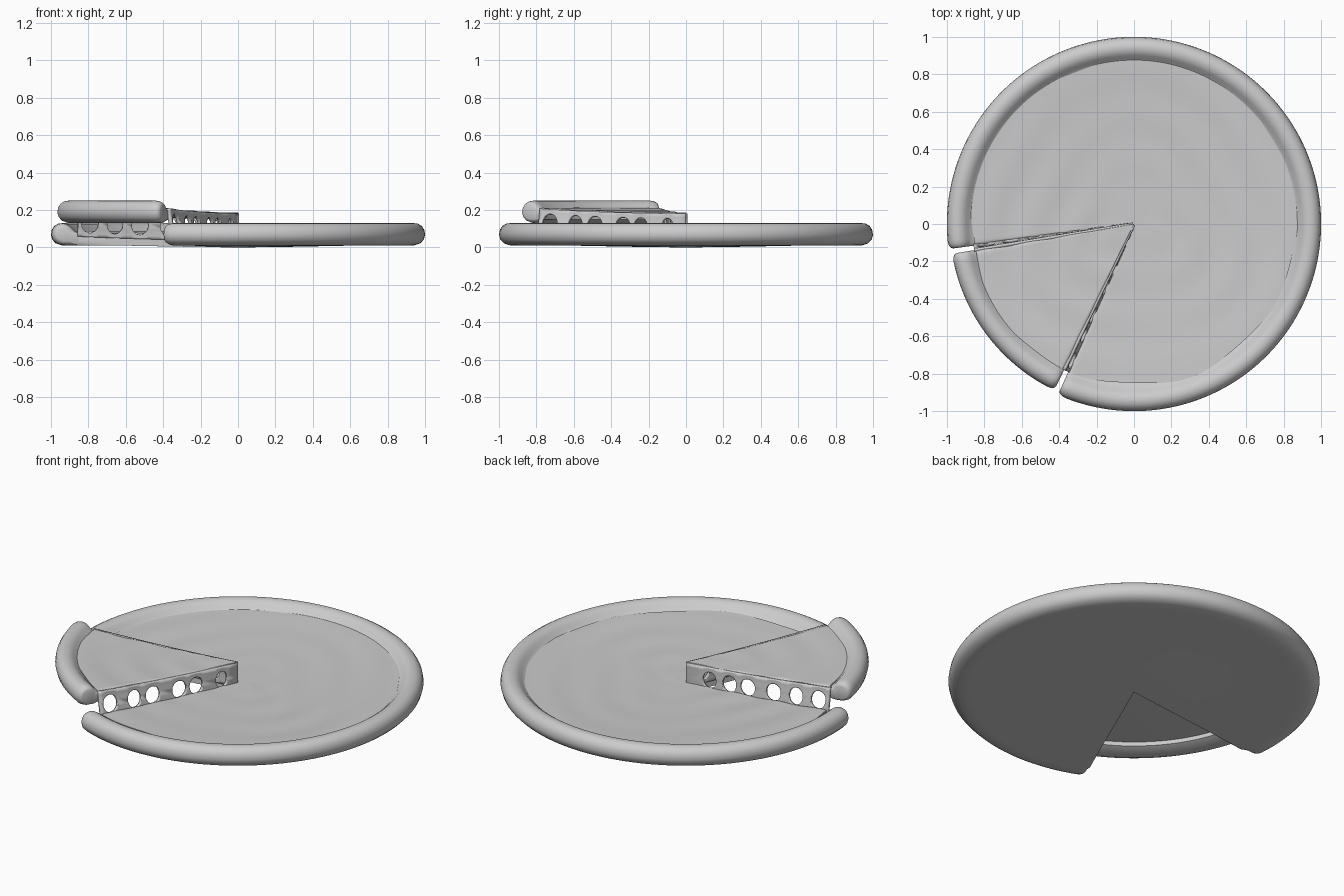
import bpy, bmesh, math

if "Cube" in bpy.data.objects:
    bpy.data.objects.remove(bpy.data.objects["Cube"])

TAU = math.tau
rad = math.radians

mat = bpy.data.materials.new("baked grey")
mat.diffuse_color = (0.6, 0.6, 0.6, 1)
mat.use_nodes = True
mat.node_tree.nodes["Principled BSDF"].inputs["Base Color"].default_value = mat.diffuse_color


def finish(bm, name, angle=50):
    bmesh.ops.remove_doubles(bm, verts=bm.verts, dist=0.0004)
    bmesh.ops.recalc_face_normals(bm, faces=bm.faces)
    me = bpy.data.meshes.new(name)
    bm.to_mesh(me)
    bm.free()
    me.materials.append(mat)
    ob = bpy.data.objects.new(name, me)
    bpy.context.collection.objects.link(ob)
    bpy.context.view_layer.objects.active = ob
    ob.select_set(True)
    bpy.ops.object.shade_smooth_by_angle(angle=rad(angle))
    ob.select_set(False)
    return ob


def sweep(name, section, a0, a1, steps, angle=50):
    """Sweep a closed (r, z) section, given per angle and end distance, around z."""
    ends = [0, 0.004, 0.012, 0.025, 0.045]
    inner = [a0 + ends[-1] + (a1 - a0 - 2 * ends[-1]) * i / steps for i in range(1, steps)]
    angs = [a0 + e for e in ends] + inner + [a1 - e for e in reversed(ends)]
    bm = bmesh.new()
    rings = []
    for a in angs:
        pts = section(a, min(a - a0, a1 - a))
        rings.append([bm.verts.new((r * math.cos(a), r * math.sin(a), z)) for r, z in pts])
    n = len(rings[0])
    for p, q in zip(rings, rings[1:]):
        for i in range(n):
            j = (i + 1) % n
            bm.faces.new((p[i], p[j], q[j], q[i]))
    bm.faces.new(rings[0])
    bm.faces.new(rings[-1])
    return finish(bm, name, angle)


def ripple(r, a):
    return 0.003 * math.sin(26 * r + 1.2 * math.sin(3 * a)) * min(1, r * 4) * (0.6 + 0.4 * math.sin(2 * a + 1))


def edge_radius(a):
    return 0.872 + 0.008 * math.sin(9 * a) + 0.006 * math.sin(5 * a + 1) + 0.012 * math.sin(a)


def main_top(r):
    return 0.068 + 0.028 * r * r


def slice_top(r):
    return 0.186 + 0.034 * r * r


# rounded crust outline
RIM = [(0.90, 0.010), (0.945, 0.012), (0.975, 0.023), (0.993, 0.042), (1.0, 0.068),
       (0.995, 0.095), (0.982, 0.115), (0.962, 0.127), (0.94, 0.13), (0.918, 0.125),
       (0.90, 0.113), (0.885, 0.097), (0.87, 0.085)]


def rounded_rim(d):
    """Shrink the rim towards its core near the cut ends."""
    t = min(1, d / 0.045)
    s = 0.62 + 0.38 * math.sqrt(1 - (1 - t) ** 2)
    return [(0.935 + (r - 0.935) * s, 0.068 + (z - 0.068) * s) for r, z in RIM]


def main_crust(a, d):
    return [(0, 0.0), (0.3, 0.004), (0.6, 0.01), (0.86, 0.01)] + rounded_rim(d) + [(0.82, 0.06), (0, 0.04)]


def slice_crust(a, d):
    rim = [(r * 0.985, z + 0.12) for r, z in rounded_rim(d)]
    return [(0.84, 0.15)] + rim + [(0.84, 0.19)]


def cheese(top, bottom, lift):
    def section(a, d):
        R = edge_radius(a)
        drop = 0.012 * max(0, 1 - d / 0.02) ** 2
        up = [(R * i / 40, top(R * i / 40) + ripple(R * i / 40, a) - drop * min(1, i / 8)) for i in range(41)]
        return [(0, bottom(0)), (R * 0.5, bottom(0.5)), (R, bottom(0.87))] + up[::-1] + []
    return section


# angles of the cut edges of the slice and of the remaining disc
S0, S1 = rad(189.3), rad(244.4)
M0, M1 = rad(246.0), rad(187.7) + TAU

sweep("main_crust", main_crust, M0, M1, 130)
sweep("main_cheese", cheese(main_top, lambda r: 0.03, 0), M0, M1, 130)
sweep("slice_crust", slice_crust, S0, S1, 28)
sweep("slice_cheese", cheese(slice_top, lambda r: slice_top(r) - 0.036, 0), S0, S1, 28)


# stretched cheese: a curtain with oval holes along each cut
def curtain(name, ang_top, ang_bot, holes):
    cols = [(0.004, 0)]
    for c, w in holes:
        cols += [(c - w * math.cos(math.pi * k / 16), math.sin(math.pi * k / 16)) for k in range(17)]
    cols.append((0.865, 0))
    bm = bmesh.new()
    bands = []
    for r, h in cols:
        lo, hi = main_top(r) - 0.008, slice_top(r) - 0.03
        mid = (lo + hi) / 2
        half = (hi - lo) / 2 * h
        z0, z1 = main_top(r) - 0.03, slice_top(r) - 0.004

        def v(z):
            t = min(1, max(0, (z - z0) / (z1 - z0)))
            t = t * t * (3 - 2 * t)
            a = ang_bot + (ang_top - ang_bot) * t
            return bm.verts.new((r * math.cos(a), r * math.sin(a), z))
        top = [v(mid + half + (z1 - mid - half) * k / 4) for k in range(5)]
        low = [v(z0 + (mid - half - z0) * k / 4) for k in range(5)]
        bands.append((top, low))
    for p, q in zip(bands, bands[1:]):
        for s in (0, 1):
            for k in range(4):
                bm.faces.new((p[s][k], q[s][k], q[s][k + 1], p[s][k + 1]))
    ob = finish(bm, name)
    m = ob.modifiers.new("thickness", "SOLIDIFY")
    m.thickness = 0.018
    m.offset = 0


curtain("front_cheese_strings", S1, M0,
        [(0.107, 0.036), (0.265, 0.042), (0.37, 0.045), (0.535, 0.045), (0.65, 0.042), (0.80, 0.045)])
curtain("back_cheese_strings", S0, M1 - TAU,
        [(0.145, 0.04), (0.265, 0.042), (0.375, 0.045), (0.53, 0.045), (0.665, 0.042), (0.80, 0.045)])
